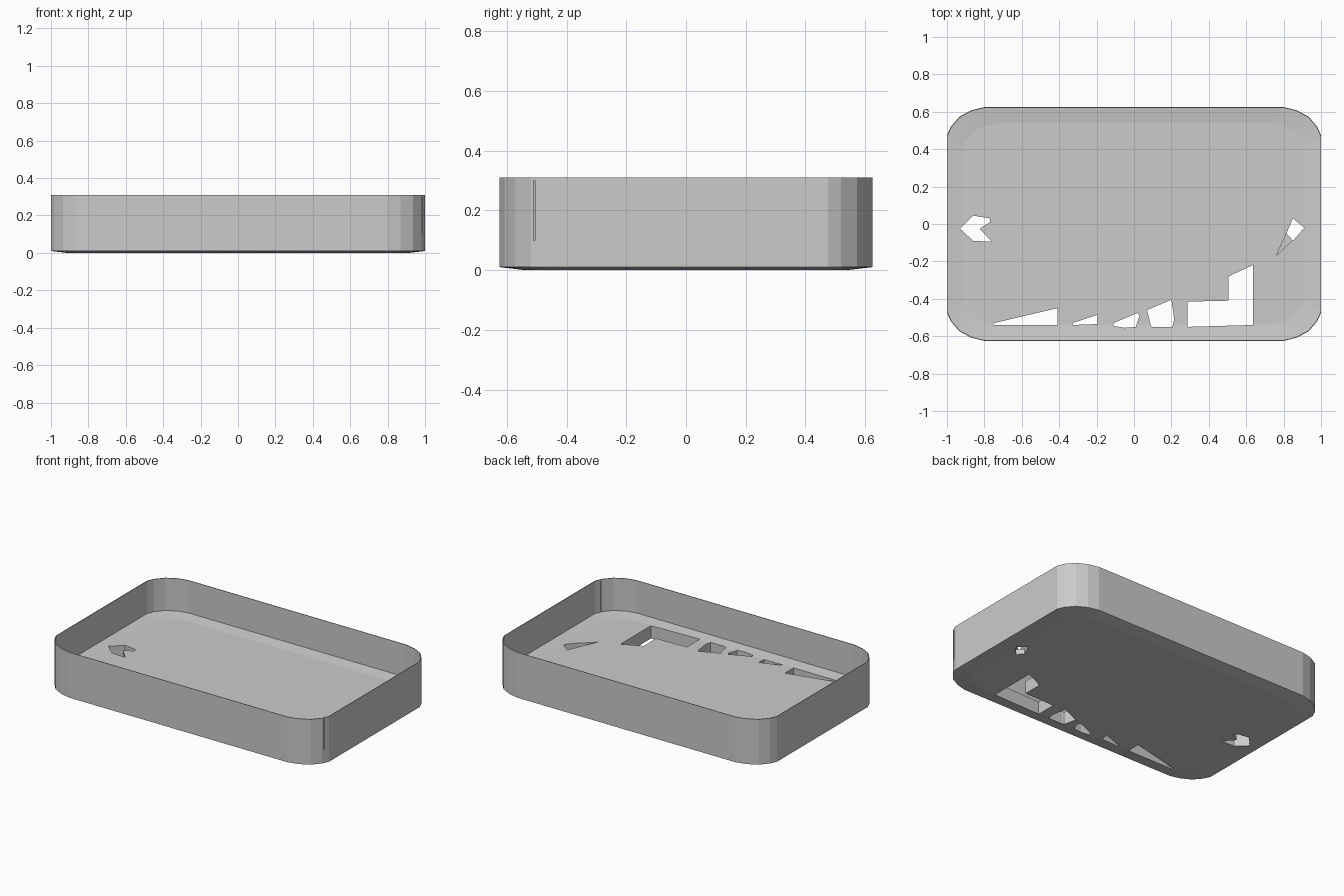
import bpy, bmesh

if "Cube" in bpy.data.objects:
    bpy.data.objects.remove(bpy.data.objects["Cube"])

# Quarter of the rounded outline, mirrored into four corners
CORNER = [(1.0, .475), (.98, .52), (.935, .573), (.87, .608), (.80, .625)]
OUTLINE = (CORNER
           + [(-x, y) for x, y in reversed(CORNER)]
           + [(-x, -y) for x, y in CORNER]
           + [(x, -y) for x, y in reversed(CORNER)])


def make_object(name, bm):
    bmesh.ops.recalc_face_normals(bm, faces=bm.faces)
    mesh = bpy.data.meshes.new(name)
    bm.to_mesh(mesh)
    bm.free()
    ob = bpy.data.objects.new(name, mesh)
    bpy.context.collection.objects.link(ob)
    return ob


def loft(name, rings):
    """Closed solid through a list of equal-length rings of 3D points."""
    bm = bmesh.new()
    loops = [[bm.verts.new(p) for p in ring] for ring in rings]
    n = len(loops[0])
    for a, b in zip(loops, loops[1:]):
        for i in range(n):
            j = (i + 1) % n
            bm.faces.new((a[i], a[j], b[j], b[i]))
    bm.faces.new(loops[0])
    bm.faces.new(loops[-1])
    return make_object(name, bm)


def ring(inset, z):
    return [(x * (1 - inset), y * (1 - inset / .625), z) for x, y in OUTLINE]


def prism(name, pts, z0, z1):
    return loft(name, [[(x, y, z) for x, y in pts] for z in (z0, z1)])


# Tray: slightly dished underside, thin walls, thick floor
tray = loft("tray", [ring(.085, 0), ring(0, .01), ring(0, .31),
                     ring(.004, .31), ring(.004, .095), ring(.085, .085)])

# Cut-outs through the floor
HOLES = [
    [(-.93, -.025), (-.86, .045), (-.77, .03), (-.77, .01), (-.825, -.025),
     (-.76, -.095), (-.86, -.09)],
    [(.85, .03), (.815, -.05), (.85, -.09), (.91, -.02)],
    [(-.75, -.54), (-.75, -.53), (-.41, -.45), (-.41, -.54)],
    [(-.33, -.54), (-.33, -.53), (-.195, -.485), (-.195, -.535)],
    [(-.11, -.545), (-.11, -.53), (.02, -.475), (.03, -.49), (.01, -.55), (-.05, -.555)],
    [(.09, -.545), (.07, -.46), (.2, -.405), (.215, -.51), (.205, -.55), (.1, -.55)],
    [(.285, -.55), (.285, -.415), (.505, -.41), (.505, -.28), (.635, -.22), (.635, -.54)],
]
cutters = [prism("floor_hole_cutter", h, -.05, .2) for h in HOLES]
# Shallow notch beside the right hole
cutters.append(prism("notch_cutter", [(.76, -.17), (.83, -.02), (.87, -.065)], .035, .2))
# Narrow slit in the right wall
cutters.append(prism("slit_cutter", [(.975, -.510), (1.02, -.510), (1.02, -.505), (.975, -.505)],
                     .10, .30))

bpy.context.view_layer.objects.active = tray
for c in cutters:
    c.hide_render = True
    mod = tray.modifiers.new("cut", 'BOOLEAN')
    mod.operation = 'DIFFERENCE'
    mod.solver = 'EXACT'
    mod.object = c
    bpy.ops.object.modifier_apply(modifier=mod.name)
    bpy.data.objects.remove(c, do_unlink=True)
